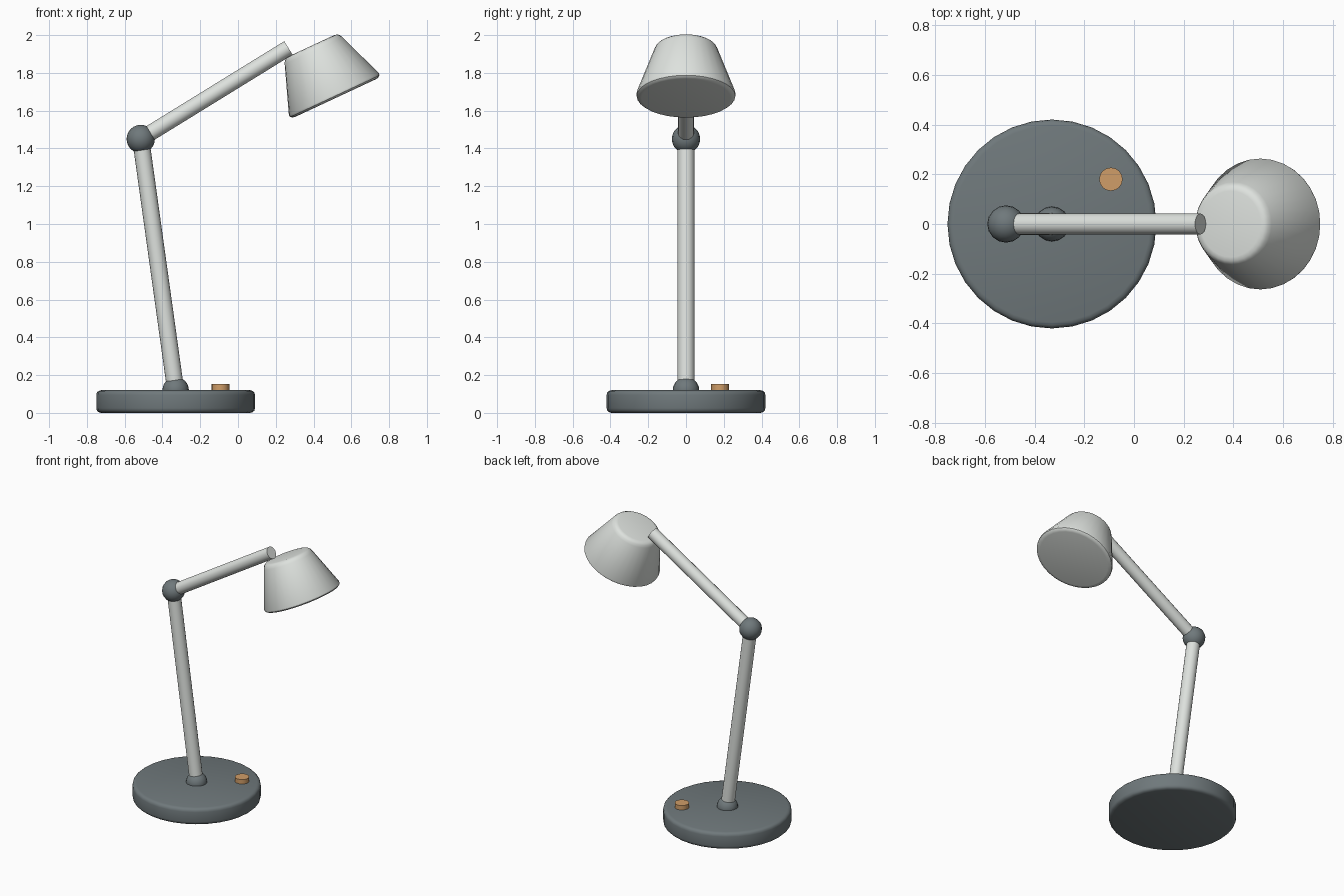
import bpy, bmesh, math
from mathutils import Vector

cube = bpy.data.objects.get("Cube")
if cube:
    bpy.data.objects.remove(cube, do_unlink=True)


def material(name, rgb):
    m = bpy.data.materials.new(name)
    m.use_nodes = True
    m.diffuse_color = (*rgb, 1)
    m.node_tree.nodes["Principled BSDF"].inputs["Base Color"].default_value = (*rgb, 1)
    return m


slate = material("slate grey", (0.16, 0.19, 0.20))
pale = material("pale grey", (0.73, 0.76, 0.73))
copper = material("copper", (0.63, 0.34, 0.14))


def add_object(name, bm, mat, location, axis=(0, 0, 1)):
    """Turn a bmesh built along z into a smooth object aimed along axis."""
    bmesh.ops.recalc_face_normals(bm, faces=bm.faces)
    mesh = bpy.data.meshes.new(name)
    bm.to_mesh(mesh)
    bm.free()
    mesh.materials.append(mat)
    ob = bpy.data.objects.new(name, mesh)
    bpy.context.collection.objects.link(ob)
    ob.location = location
    # rotate in the x-z plane only, so facets stay aligned to the front
    ob.rotation_euler.y = math.atan2(axis[0], axis[2])
    bpy.ops.object.select_all(action='DESELECT')
    ob.select_set(True)
    bpy.context.view_layer.objects.active = ob
    bpy.ops.object.shade_smooth_by_angle(angle=math.radians(40))
    return ob


def lathe(name, profile, sides, mat, location, axis=(0, 0, 1)):
    """Solid of revolution from (radius, height) points, capped at both ends."""
    bm = bmesh.new()
    rings = []
    for r, h in profile:
        rings.append([bm.verts.new((r * math.cos(t * math.tau / sides),
                                    r * math.sin(t * math.tau / sides), h))
                      for t in range(sides)])
    for low, high in zip(rings, rings[1:]):
        for i in range(sides):
            j = (i + 1) % sides
            bm.faces.new((low[i], low[j], high[j], high[i]))
    bm.faces.new(rings[0])
    bm.faces.new(rings[-1])
    return add_object(name, bm, mat, location, axis)


def ball(name, radius, location):
    bm = bmesh.new()
    bmesh.ops.create_uvsphere(bm, u_segments=16, v_segments=12, radius=radius)
    return add_object(name, bm, slate, location)


def rod(name, start, end, radius):
    axis = Vector(end) - Vector(start)
    return lathe(name, [(radius, 0), (radius, axis.length)], 16, pale, start, axis)


# Weighted base with rounded rims
foot = (-0.33, 0, 0)
rim = [(0.395, 0), (0.408, 0.004), (0.417, 0.012), (0.42, 0.025)]
lathe("base", rim + [(r, 0.12 - h) for r, h in reversed(rim)], 32, slate, foot)
lathe("switch_button", [(0.047, 0), (0.047, 0.04)], 16, copper, (-0.093, 0.18, 0.112))

# Joints and arms
pivot, elbow, arm_end = (-0.33, 0, 0.12), (-0.515, 0, 1.45), (0.267, 0, 1.932)
ball("base_joint", 0.07, pivot)
ball("elbow_joint", 0.075, elbow)
rod("lower_arm", pivot, elbow, 0.045)
rod("upper_arm", elbow, arm_end, 0.042)

# Tilted shade, closed below, with softened rims
tilt = math.radians(25)
lathe("lamp_shade",
      [(0.235, 0), (0.251, 0.003), (0.261, 0.011), (0.263, 0.022),
       (0.169, 0.276), (0.161, 0.292), (0.149, 0.302), (0.133, 0.305)],
      32, pale, (0.517, 0, 1.667), (-math.sin(tilt), 0, math.cos(tilt)))
